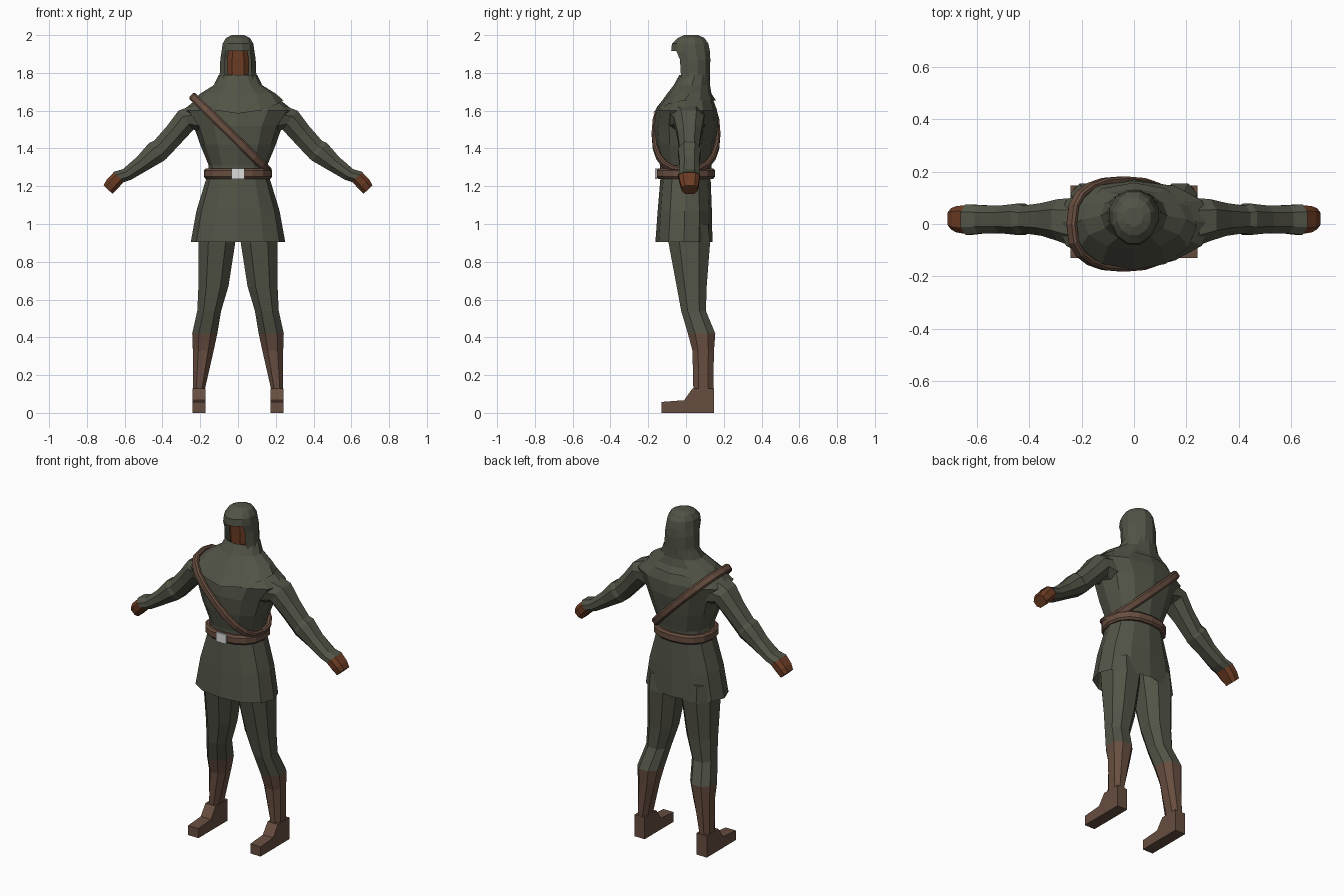
import bpy, bmesh, math
from mathutils import Vector

if "Cube" in bpy.data.objects:
    bpy.data.objects.remove(bpy.data.objects["Cube"])

TAU = math.tau


def material(name, rgb):
    m = bpy.data.materials.new(name)
    m.diffuse_color = (*rgb, 1)
    m.use_nodes = True
    m.node_tree.nodes["Principled BSDF"].inputs["Base Color"].default_value = m.diffuse_color
    return m


CLOTH = material("olive cloth", (0.085, 0.088, 0.062))
LEATHER = material("brown leather", (0.137, 0.075, 0.051))
SKIN = material("skin", (0.155, 0.047, 0.018))
METAL = material("pale metal", (0.72, 0.72, 0.72))


def loft(name, rings, mats, caps=(True, True), loop=False, rule=None, skip=None):
    """Skin a list of equal-length rings; rule(centre) picks a material."""
    bm = bmesh.new()
    vs = [[bm.verts.new(p) for p in r] for r in rings]
    n, k = len(rings[0]), len(rings)
    for i in range(k if loop else k - 1):
        for j in range(n):
            if skip and skip(i, j):
                continue
            a, b = vs[i], vs[(i + 1) % k]
            bm.faces.new((a[j], a[(j + 1) % n], b[(j + 1) % n], b[j]))
    if not loop:
        if caps[0]:
            bm.faces.new(vs[0][::-1])
        if caps[1]:
            bm.faces.new(vs[-1])
    bmesh.ops.recalc_face_normals(bm, faces=bm.faces)
    for f in bm.faces:
        f.material_index = rule(f.calc_center_median()) if rule else 0
    me = bpy.data.meshes.new(name)
    bm.to_mesh(me)
    bm.free()
    for m in mats:
        me.materials.append(m)
    ob = bpy.data.objects.new(name, me)
    bpy.context.collection.objects.link(ob)
    return ob


def oval(z, x0, x1, y0, y1, n=12, off=0.0, power=1.0):
    """Horizontal ring filling a box; a lower power is squarer."""
    def sp(v):
        return math.copysign(abs(v) ** power, v)
    return [Vector(((x0 + x1) / 2 + (x1 - x0) / 2 * sp(math.cos(a)),
                    (y0 + y1) / 2 + (y1 - y0) / 2 * sp(math.sin(a)), z))
            for a in (TAU * (j + off) / n for j in range(n))]


def sweep(name, path, width, thick, mat):
    """Closed band with an eight-sided section along a loop of points."""
    n = len(path)
    c = sum(path, Vector()) / n
    rings = []
    for i, p in enumerate(path):
        t = (path[(i + 1) % n] - path[i - 1]).normalized()
        out = p - c
        out = (out - t * out.dot(t)).normalized()
        side = t.cross(out)
        rings.append([p + side * width / 2 * s + out * thick / 2 * o for s, o in
                      ((1, .4), (.6, 1), (-.6, 1), (-1, .4),
                       (-1, -.4), (-.6, -1), (.6, -1), (1, -.4))])
    return loft(name, rings, [mat], loop=True)


# tunic: flared skirt, narrow waist, broad shoulders
loft("tunic", [oval(z, -x, x, y0, y1, power=0.9) for z, x, y0, y1 in (
    (0.905, .25, -.162, .14), (1.07, .22, -.15, .137), (1.25, .165, -.135, .13),
    (1.31, .155, -.138, .135), (1.42, .20, -.16, .155), (1.52, .235, -.168, .17),
    (1.60, .295, -.158, .165), (1.655, .225, -.12, .145), (1.74, .11, -.05, .115))],
    [CLOTH], caps=(False, True))

# shoulder mantle with a pointed front hem
hem = oval(1.655, -.24, .24, -.175, .158)
for p in hem:
    p.z -= 0.07 * max(0, -p.y / .175) ** 2
loft("mantle", [hem] + [oval(z, -x, x, y0, y1) for z, x, y0, y1 in (
    (1.69, .20, -.10, .135), (1.735, .128, -.065, .127), (1.79, .102, -.035, .127))],
    [CLOTH], caps=(False, False))


# hood with an open front under a jutting brow
def face_opening(i, j):
    return j in (7, 8, 9) and i < 3


loft("hood", [oval(z, -x, x, y0, y1, off=.5) for z, x, y0, y1 in (
    (1.76, .108, -.045, .127), (1.80, .100, -.055, .13), (1.87, .097, -.06, .132),
    (1.915, .09, -.082, .13), (1.955, .084, -.078, .122), (1.985, .066, -.045, .10),
    (2.0, .035, -.01, .065))], [CLOTH], caps=(False, True), skip=face_opening)
loft("face", [oval(z, -x, x, y, .09, n=8, off=.5, power=.7) for z, x, y in (
    (1.74, .05, -.022), (1.80, .06, -.026), (1.87, .062, -.028), (1.93, .05, -.03))],
    [SKIN])

# arms: stations give the top and bottom edge in x, z and the depth in y
ARM = (((.25, 1.625), (.17, 1.47), -.09, .10), ((.315, 1.60), (.235, 1.50), -.065, .095),
       ((.375, 1.52), (.305, 1.425), -.045, .08), ((.445, 1.44), (.38, 1.345), -.035, .07),
       ((.47, 1.43), (.392, 1.335), -.042, .078), ((.535, 1.355), (.47, 1.29), -.035, .07),
       ((.61, 1.29), (.565, 1.235), -.037, .072), ((.662, 1.275), (.602, 1.222), -.042, .075))
HAND = (((.658, 1.272), (.604, 1.224), -.038, .072), ((.695, 1.235), (.635, 1.19), -.032, .068),
        ((.712, 1.205), (.665, 1.16), -.02, .06))


def arm_ring(st, s, flat):
    (tx, tz), (bx, bz), y0, y1 = st
    ym, yh = (y0 + y1) / 2, (y1 - y0) / 2
    ring = []
    for u, w in ((1, flat), (flat * .8, 1), (-flat * .8, 1), (-1, flat),
                 (-1, -flat), (-flat * .8, -1), (flat * .8, -1), (1, -flat)):
        k = (1 - u) / 2
        ring.append(Vector((s * (tx + (bx - tx) * k), ym + yh * w, tz + (bz - tz) * k)))
    return ring


# legs: z, inner x, outer x, front y, back y
LEG = ((1.0, .0, .215, -.10, .125), (.90, .008, .215, -.10, .135), (.67, .045, .215, -.055, .115),
       (.54, .085, .22, -.03, .11), (.42, .105, .247, .005, .16), (.33, .125, .243, .03, .152),
       (.13, .172, .24, .035, .148), (.10, .172, .24, .035, .147))
FOOT = ((-.13, .0), (-.13, .058), (-.01, .067), (.035, .13), (.147, .13), (.147, .0))

for side, s in (("left", 1), ("right", -1)):
    loft(side + "_sleeve", [arm_ring(st, s, .5) for st in ARM], [CLOTH])
    loft(side + "_hand", [arm_ring(st, s, .6) for st in HAND], [SKIN])
    loft(side + "_leg",
         [oval(z, s * a, s * b, y0, y1, n=8, off=.5, power=.85) for z, a, b, y0, y1 in LEG],
         [CLOTH, LEATHER], rule=lambda c: int(c.z < .42))
    loft(side + "_foot", [[Vector((s * x, y, z)) for y, z in FOOT] for x in (.173, .242)],
         [LEATHER])

# belt and buckle
sweep("belt", oval(1.267, -.165, .165, -.142, .138, n=16, power=.85), .055, .032, LEATHER)
loft("buckle", [[Vector((x, y, 1.267 + z)) for x, z in
                 ((-.034, -.028), (.034, -.028), (.034, .028), (-.034, .028))]
                for y in (-.163, -.154)], [METAL])

# diagonal strap over one shoulder to the opposite hip
strap = []
for i in range(20):
    a = TAU * i / 20
    ca, sa = math.cos(a), math.sin(a)
    k = math.copysign(abs(ca) ** .85, ca)
    y = .168 * math.copysign(abs(sa) ** .75, sa)
    strap.append(Vector((-.04 - .198 * k, y, 1.478 + .195 * k)))
sweep("strap", strap, .046, .028, LEATHER)
